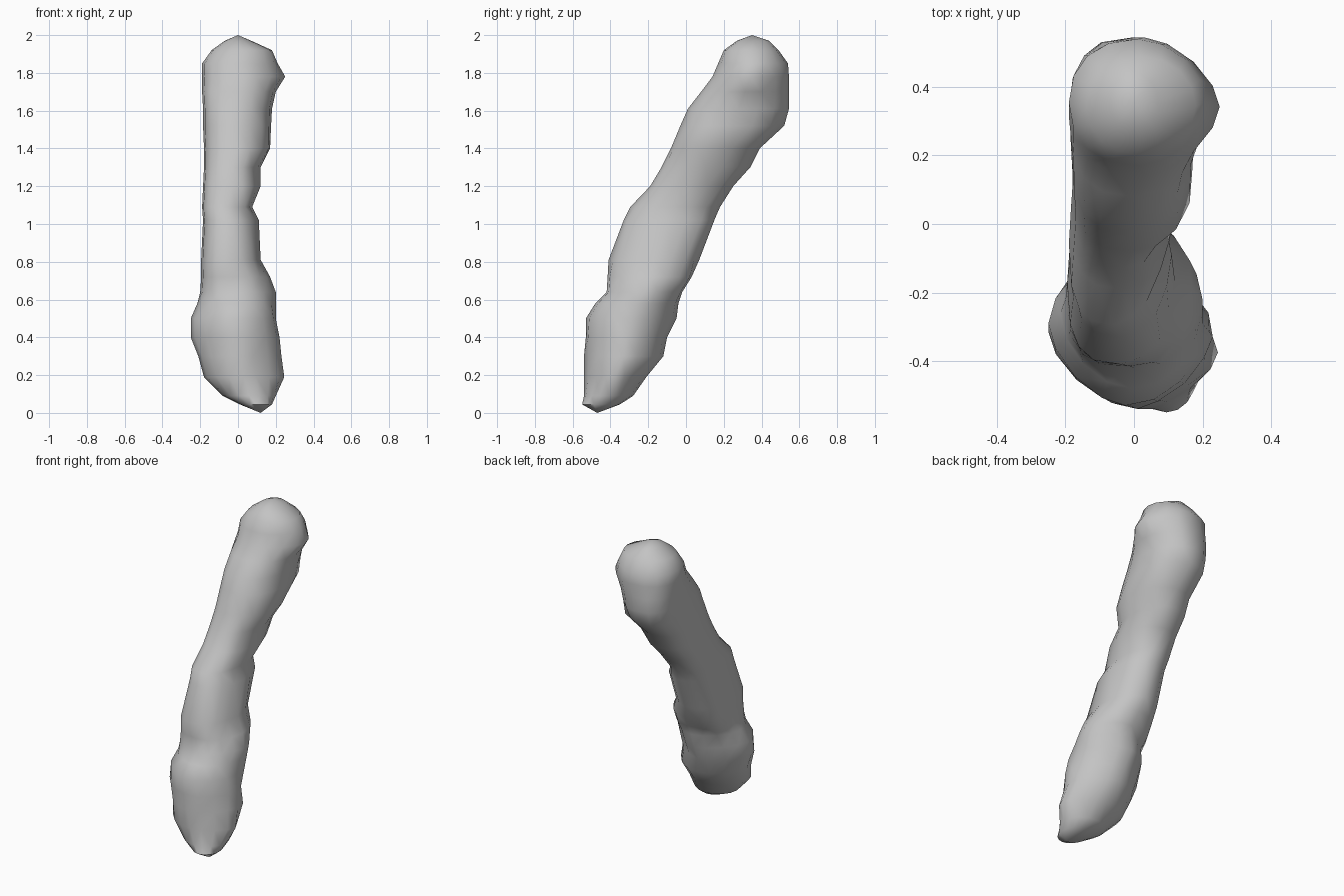
import bpy, bmesh, math, random

if "Cube" in bpy.data.objects:
    bpy.data.objects.remove(bpy.data.objects["Cube"])

random.seed(4)

# Horizontal sections of the leaning lump: z, left x, right x, front y, back y
SECTIONS = [
    (0.045, 0.01, 0.18, -0.55, -0.35),
    (0.09, -0.08, 0.20, -0.54, -0.28),
    (0.19, -0.18, 0.245, -0.54, -0.21),
    (0.30, -0.21, 0.23, -0.54, -0.12),
    (0.40, -0.25, 0.22, -0.53, -0.10),
    (0.50, -0.25, 0.20, -0.53, -0.05),
    (0.58, -0.215, 0.20, -0.48, -0.04),
    (0.64, -0.20, 0.20, -0.42, -0.02),
    (0.72, -0.195, 0.17, -0.415, 0.03),
    (0.81, -0.195, 0.12, -0.41, 0.07),
    (1.02, -0.185, 0.11, -0.33, 0.15),
    (1.09, -0.19, 0.075, -0.295, 0.18),
    (1.20, -0.185, 0.12, -0.19, 0.25),
    (1.30, -0.18, 0.12, -0.13, 0.34),
    (1.40, -0.18, 0.17, -0.08, 0.39),
    (1.52, -0.185, 0.175, -0.03, 0.52),
    (1.61, -0.185, 0.18, 0.01, 0.545),
    (1.70, -0.19, 0.20, 0.08, 0.545),
    (1.78, -0.19, 0.25, 0.14, 0.545),
    (1.85, -0.19, 0.21, 0.17, 0.54),
    (1.92, -0.14, 0.18, 0.20, 0.49),
    (1.97, -0.07, 0.07, 0.27, 0.44),
]
SIDES = 16


def squareness(z, x0, x1, c):
    """Section exponent: below 1 is boxy, 1 is oval, above 1 is pointed."""
    if c >= 0:
        return 1.0 + max(0.0, x1 - 0.19) * 4   # right bulges come to a point
    if z < 0.6:
        return 1.0 + max(0.0, -x0 - 0.17) * 3  # left bulge of the foot
    return 0.7 if z < 1.65 else 0.7 + (z - 1.65)  # flat left flank, round head


def section_point(sec, i):
    """Point number i on a rounded section."""
    z, x0, x1, y0, y1 = sec
    a = 2 * math.pi * i / SIDES
    c, s = math.cos(a), math.sin(a)
    power = squareness(z, x0, x1, c)
    px = math.copysign(abs(c) ** power, c)
    py = math.copysign(abs(s) ** power, s)
    # small dents on the rough right side, none at the outermost points
    if c > 0.1 and abs(s) > 0.1 and 0.1 < z < 1.6:
        k = 1 + random.uniform(-0.05, 0.04)
        px, py = px * k, py * k
    return ((x0 + x1) / 2 + px * (x1 - x0) / 2,
            (y0 + y1) / 2 + py * (y1 - y0) / 2, z)


# Lumpy body, lofted through the sections
bm = bmesh.new()
rings = [[bm.verts.new(section_point(sec, i)) for i in range(SIDES)]
         for sec in SECTIONS]
for lower, upper in zip(rings, rings[1:]):
    for i in range(SIDES):
        j = (i + 1) % SIDES
        bm.faces.new((lower[i], lower[j], upper[j], upper[i]))

# Pointed foot and domed top
foot = bm.verts.new((0.12, -0.47, 0.0))
crown = bm.verts.new((0.0, 0.35, 2.0))
for i in range(SIDES):
    j = (i + 1) % SIDES
    bm.faces.new((foot, rings[0][j], rings[0][i]))
    bm.faces.new((crown, rings[-1][i], rings[-1][j]))

bmesh.ops.triangulate(bm, faces=bm.faces[:])
bmesh.ops.recalc_face_normals(bm, faces=bm.faces[:])
mesh = bpy.data.meshes.new("lumpy_body")
bm.to_mesh(mesh)
bm.free()

grey = bpy.data.materials.new("plain_grey")
grey.diffuse_color = (0.55, 0.55, 0.55, 1)
grey.use_nodes = True
grey.node_tree.nodes["Principled BSDF"].inputs["Base Color"].default_value = grey.diffuse_color
mesh.materials.append(grey)

body = bpy.data.objects.new("lumpy_body", mesh)
bpy.context.collection.objects.link(body)
bpy.context.view_layer.objects.active = body
body.select_set(True)
bpy.ops.object.shade_smooth_by_angle(angle=math.radians(60))
